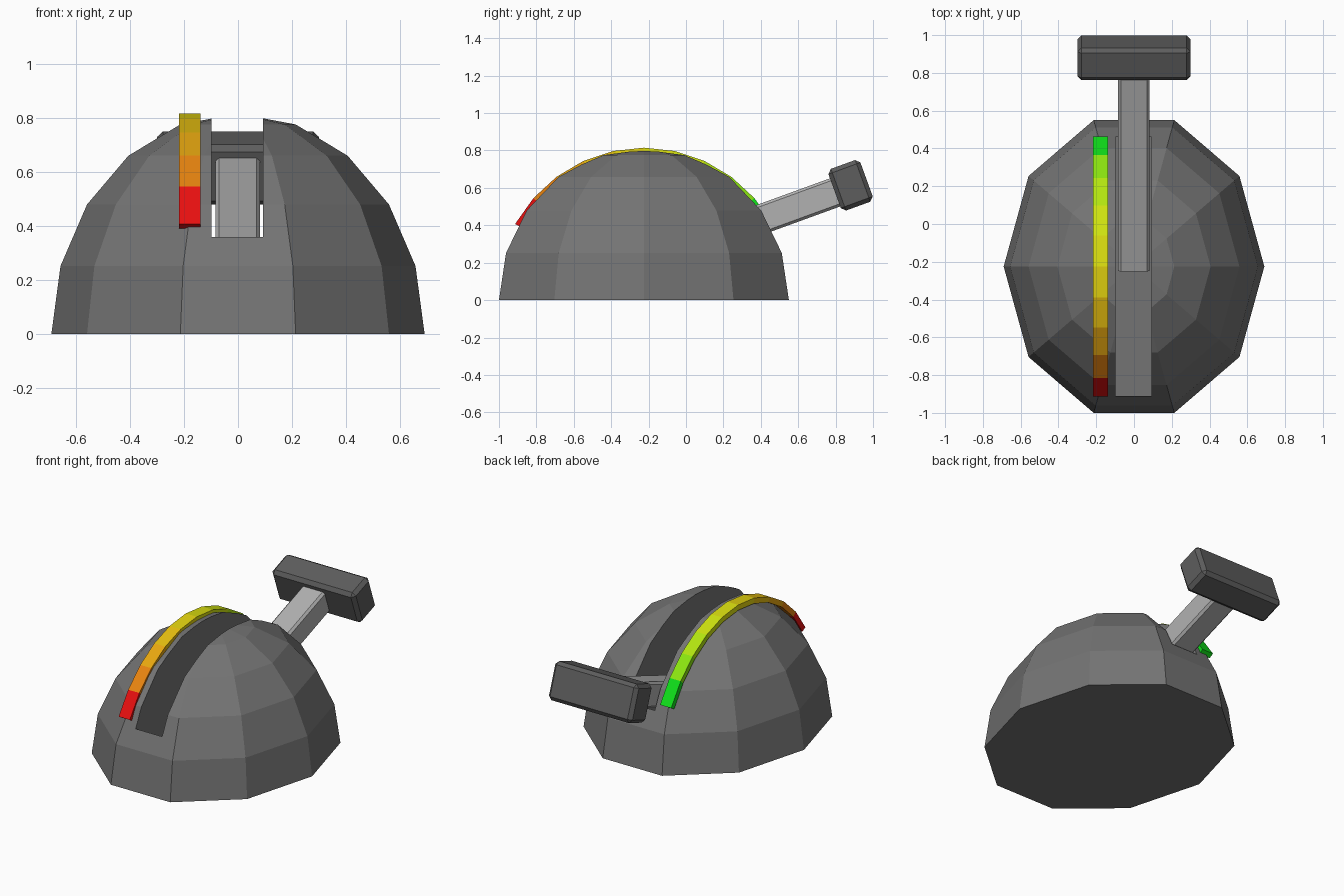
import bpy, bmesh
from math import sin, cos, radians, pi
from mathutils import Matrix

if "Cube" in bpy.data.objects:
    bpy.data.objects.remove(bpy.data.objects["Cube"])

CY = -0.225            # dome centre in y
TILT = radians(20)     # lever tilt above horizontal


def material(name, color):
    mat = bpy.data.materials.new(name)
    mat.diffuse_color = (*color, 1)
    mat.use_nodes = True
    mat.node_tree.nodes["Principled BSDF"].inputs["Base Color"].default_value = mat.diffuse_color
    return mat


def finish(name, bm, mats=()):
    bmesh.ops.recalc_face_normals(bm, faces=bm.faces)
    me = bpy.data.meshes.new(name)
    bm.to_mesh(me)
    bm.free()
    for m in mats:
        me.materials.append(m)
    ob = bpy.data.objects.new(name, me)
    bpy.context.collection.objects.link(ob)
    return ob


def box(name, size, center, tilt=0.0, bevel=0.0, lengthwise=False, mats=()):
    bm = bmesh.new()
    bmesh.ops.create_cube(bm, size=1)
    bmesh.ops.scale(bm, vec=size, verts=bm.verts)
    if bevel:
        edges = [e for e in bm.edges if not lengthwise
                 or abs(e.verts[0].co.y - e.verts[1].co.y) > 1e-4]
        bmesh.ops.bevel(bm, geom=edges, offset=bevel, segments=1,
                        profile=0.5, affect='EDGES')
    bm.transform(Matrix.Translation(center) @ Matrix.Rotation(tilt, 4, 'X'))
    return finish(name, bm, mats)


dome_grey = material("dome_grey", (0.175, 0.175, 0.175))
shaft_grey = material("shaft_grey", (0.44, 0.44, 0.44))
handle_grey = material("handle_grey", (0.11, 0.11, 0.11))

# Dome: ten-sided low-poly half ellipsoid with a flat base
bm = bmesh.new()
rings = []
for j in range(5):
    e = radians(18 * j)
    rings.append([bm.verts.new((0.69 * cos(e) * cos(i * pi / 5),
                                CY + 0.815 * cos(e) * sin(i * pi / 5),
                                0.815 * sin(e))) for i in range(10)])
apex = bm.verts.new((0, CY, 0.815))
bm.faces.new(rings[0][::-1])
for i in range(10):
    k = (i + 1) % 10
    for lo, hi in zip(rings, rings[1:]):
        bm.faces.new((lo[i], lo[k], hi[k], hi[i]))
    bm.faces.new((rings[-1][i], rings[-1][k], apex))
dome = finish("dome_housing", bm, [dome_grey])

# Lever slot: deep straight-walled pit cut through the top of the dome
cutter = box("slot_cutter", (0.19, 1.37, 1.0), (-0.003, CY, 0.6), mats=[dome_grey])
cutter.hide_render = True
mod = dome.modifiers.new("slot", 'BOOLEAN')
mod.operation = 'DIFFERENCE'
mod.solver = 'EXACT'
mod.object = cutter
bpy.context.view_layer.objects.active = dome
bpy.ops.object.modifier_apply(modifier=mod.name)
bpy.data.objects.remove(cutter)

# Lever shaft, running from the dome centre up to the handle
PIVOT_Z, LENGTH = 0.204, 1.10
box("lever_shaft", (0.166, LENGTH, 0.16),
    (-0.001, CY + cos(TILT) * LENGTH / 2, PIVOT_Z + sin(TILT) * LENGTH / 2),
    TILT, 0.014, True, [shaft_grey])

# Handle: chamfered crossbar at the end of the lever
box("lever_handle", (0.60, 0.182, 0.237), (0, 0.88, 0.614), TILT, 0.022,
    mats=[handle_grey])

# Gauge strip: ten coloured arc segments, red at the front to green at the back
colors = [(0.80, 0.005, 0.005), (0.80, 0.23, 0.005), (0.80, 0.39, 0.005),
          (0.80, 0.52, 0.005), (0.78, 0.66, 0.005), (0.72, 0.75, 0.005),
          (0.63, 0.78, 0.005), (0.45, 0.78, 0.005), (0.26, 0.78, 0.005),
          (0.005, 0.75, 0.01)]


def arc_point(x, deg, inset):
    a = radians(deg)
    return (x, CY + (0.795 - inset) * sin(a), (0.815 - inset) * cos(a))


bm = bmesh.new()
strip_sections = [[bm.verts.new(arc_point(x, -60 + 12 * i, d))
                   for x, d in ((-0.218, 0), (-0.138, 0), (-0.138, 0.035), (-0.218, 0.035))]
                  for i in range(11)]
for i, (a, b) in enumerate(zip(strip_sections, strip_sections[1:])):
    for s in range(4):
        t = (s + 1) % 4
        bm.faces.new((a[s], a[t], b[t], b[s])).material_index = i
bm.faces.new(strip_sections[0]).material_index = 0
bm.faces.new(strip_sections[-1]).material_index = 9
finish("gauge_strip", bm, [material(f"gauge_color_{i}", c) for i, c in enumerate(colors)])
